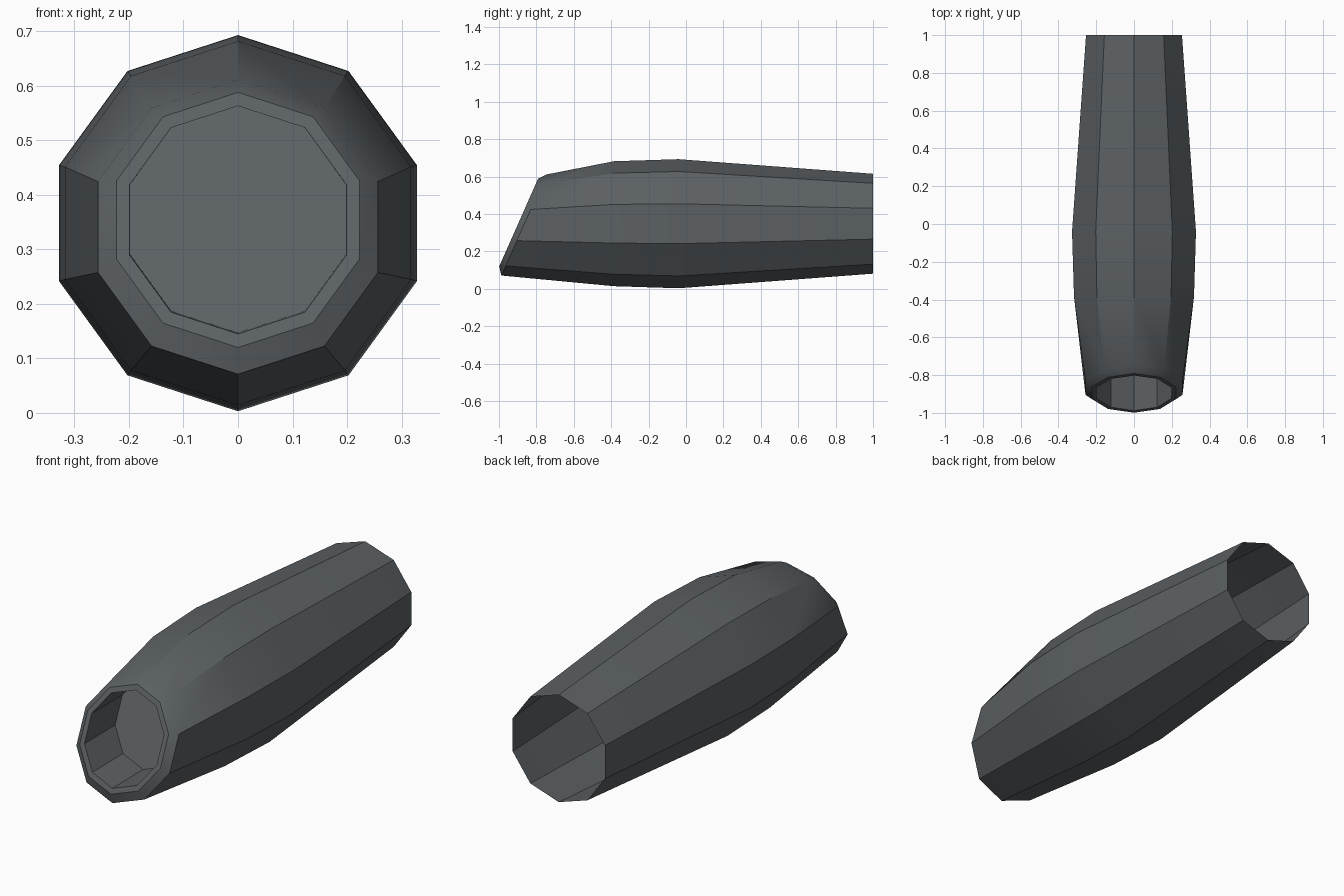
import bpy
import bmesh
import math

cube = bpy.data.objects.get("Cube")
if cube:
    bpy.data.objects.remove(cube, do_unlink=True)

SIDES = 10
SLANT = 0.444  # lean of the mouth plane, y per unit of z

# One flat colour for the whole casing
grey = bpy.data.materials.new("dark_slate_grey")
grey.use_nodes = True
colour = (0.105, 0.118, 0.126, 1)
grey.diffuse_color = colour
grey.node_tree.nodes["Principled BSDF"].inputs["Base Color"].default_value = colour


def add_ring(bm, y, z, radius, lean=0.0):
    """Ten-sided ring around the y axis, with a corner at the top."""
    ring = []
    for i in range(SIDES):
        a = math.tau * i / SIDES
        dz = radius * math.cos(a)
        ring.append(bm.verts.new((radius * math.sin(a), y + lean * dz, z + dz)))
    return ring


def build_shell(name, stations, cap=False):
    """Loft rings from back to front, optionally closing the last one."""
    bm = bmesh.new()
    rings = [add_ring(bm, *s) for s in stations]
    for a, b in zip(rings, rings[1:]):
        for i in range(SIDES):
            j = (i + 1) % SIDES
            bm.faces.new((a[i], a[j], b[j], b[i]))
    if cap:
        bm.faces.new(rings[-1])
    mesh = bpy.data.meshes.new(name)
    bm.to_mesh(mesh)
    bm.free()
    mesh.materials.append(grey)
    obj = bpy.data.objects.new(name, mesh)
    bpy.context.collection.objects.link(obj)
    bpy.ops.object.select_all(action='DESELECT')
    obj.select_set(True)
    bpy.context.view_layer.objects.active = obj
    bpy.ops.object.shade_smooth_by_angle(angle=math.radians(30))
    return obj


# Casing: open tail, bulged body, slanted mouth lip, recessed tunnel and end disc
build_shell("engine_casing", [
    (1.0, 0.348, 0.267),
    (-0.04, 0.348, 0.345),
    (-0.385, 0.348, 0.334),
    (-0.867, 0.341, 0.270, SLANT),
    (-0.895, 0.354, 0.234, SLANT),
    (-0.895, 0.354, 0.209, SLANT),
    (-0.655, 0.355, 0.208, SLANT),
], cap=True)
